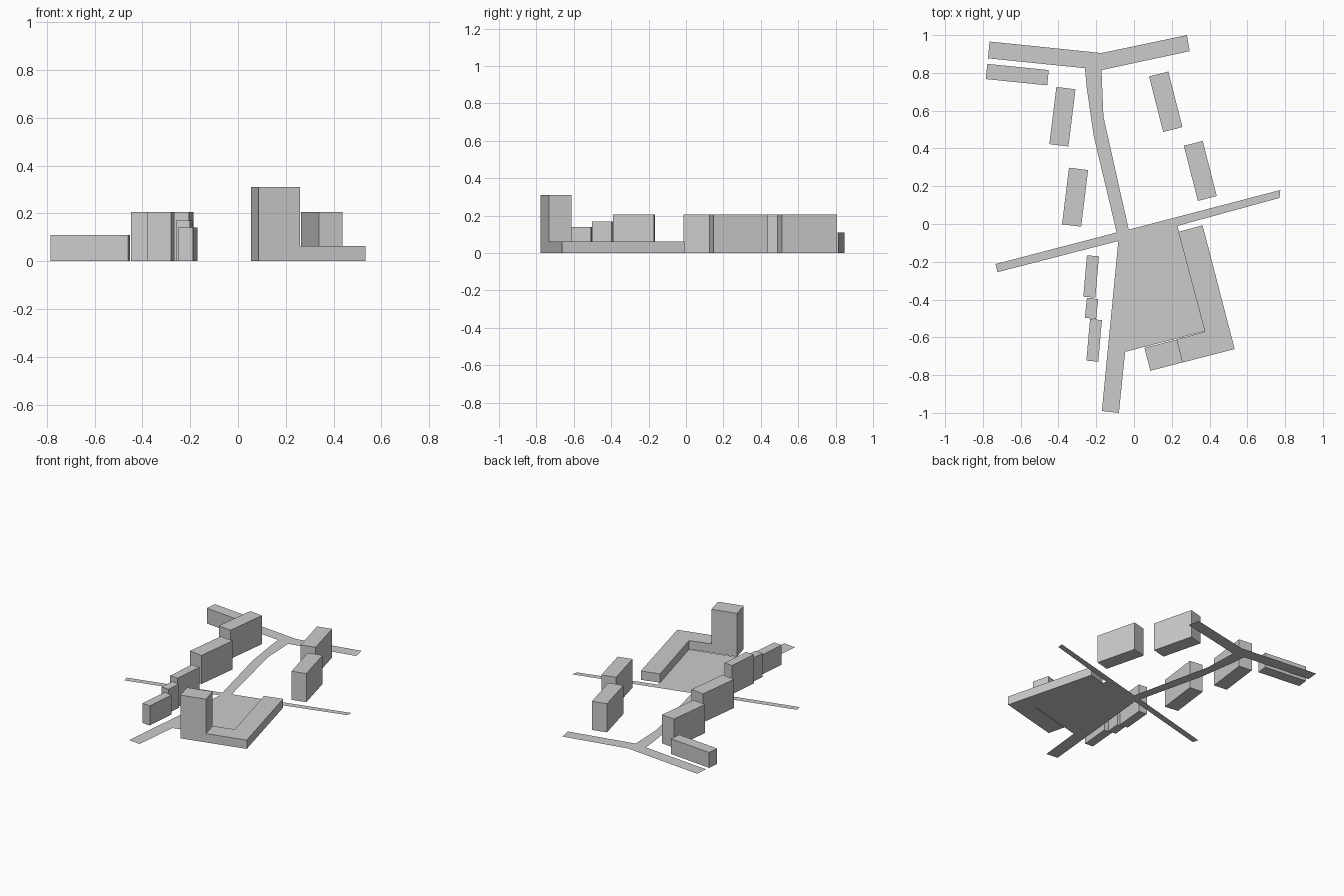
import bpy, bmesh
from math import radians, cos, sin

if "Cube" in bpy.data.objects:
    bpy.data.objects.remove(bpy.data.objects["Cube"])


def outline_object(name, points, height=0.0):
    """Flat sheet from an outline, extruded to a closed prism if height > 0."""
    bm = bmesh.new()
    face = bm.faces.new([bm.verts.new((x, y, 0)) for x, y in points])
    if height:
        top = bmesh.ops.extrude_face_region(bm, geom=[face], use_keep_orig=True)
        moved = [v for v in top["geom"] if isinstance(v, bmesh.types.BMVert)]
        bmesh.ops.translate(bm, verts=moved, vec=(0, 0, height))
    bmesh.ops.recalc_face_normals(bm, faces=bm.faces)
    if not height and face.normal.z < 0:
        face.normal_flip()
    mesh = bpy.data.meshes.new(name)
    bm.to_mesh(mesh)
    bm.free()
    obj = bpy.data.objects.new(name, mesh)
    bpy.context.collection.objects.link(obj)
    return obj


def block(name, cx, cy, w, d, height, angle):
    """Rotated rectangular building standing on the ground."""
    c, s = cos(radians(angle)), sin(radians(angle))
    corners = [(-w / 2, -d / 2), (w / 2, -d / 2), (w / 2, d / 2), (-w / 2, d / 2)]
    outline_object(name, [(cx + x * c - y * s, cy + x * s + y * c)
                          for x, y in corners], height)


# Roads and plaza: one flat sheet
outline_object("road_and_plaza", [
    (-0.765, 0.966), (-0.773, 0.877), (-0.26, 0.825), (-0.25, 0.72),
    (-0.213, 0.465), (-0.092, -0.045), (-0.733, -0.212), (-0.723, -0.255),
    (-0.083, -0.09), (-0.17, -0.99), (-0.08, -1.0), (-0.047, -0.677),
    (0.375, -0.568), (0.23, -0.01), (0.77, 0.138), (0.775, 0.18),
    (-0.028, -0.03), (-0.162, 0.57), (-0.172, 0.815), (0.295, 0.915),
    (0.28, 1.0), (-0.172, 0.905)])

# Low L-shaped building wrapping the plaza
outline_object("low_wing", [
    (0.235, -0.042), (0.363, -0.007), (0.533, -0.662),
    (0.258, -0.733), (0.226, -0.611), (0.375, -0.57)], 0.063)

# Blocks: name, centre, width, depth, height, rotation
for spec in [
    ("tower", 0.157, -0.694, 0.178, 0.125, 0.31, 14.5),
    ("north_west_row", -0.618, 0.791, 0.327, 0.081, 0.11, -5.8),
    ("west_block_north", -0.379, 0.568, 0.102, 0.305, 0.205, -7),
    ("west_block_south", -0.312, 0.142, 0.102, 0.302, 0.205, -7),
    ("west_house_tall", -0.227, -0.278, 0.064, 0.22, 0.205, -5),
    ("west_house_middle", -0.225, -0.447, 0.060, 0.106, 0.17, -6),
    ("west_house_low", -0.211, -0.616, 0.063, 0.221, 0.14, -5),
    ("east_block_north", 0.168, 0.647, 0.105, 0.303, 0.205, 14.3),
    ("east_block_south", 0.351, 0.281, 0.103, 0.301, 0.205, 14.3),
]:
    block(*spec)
